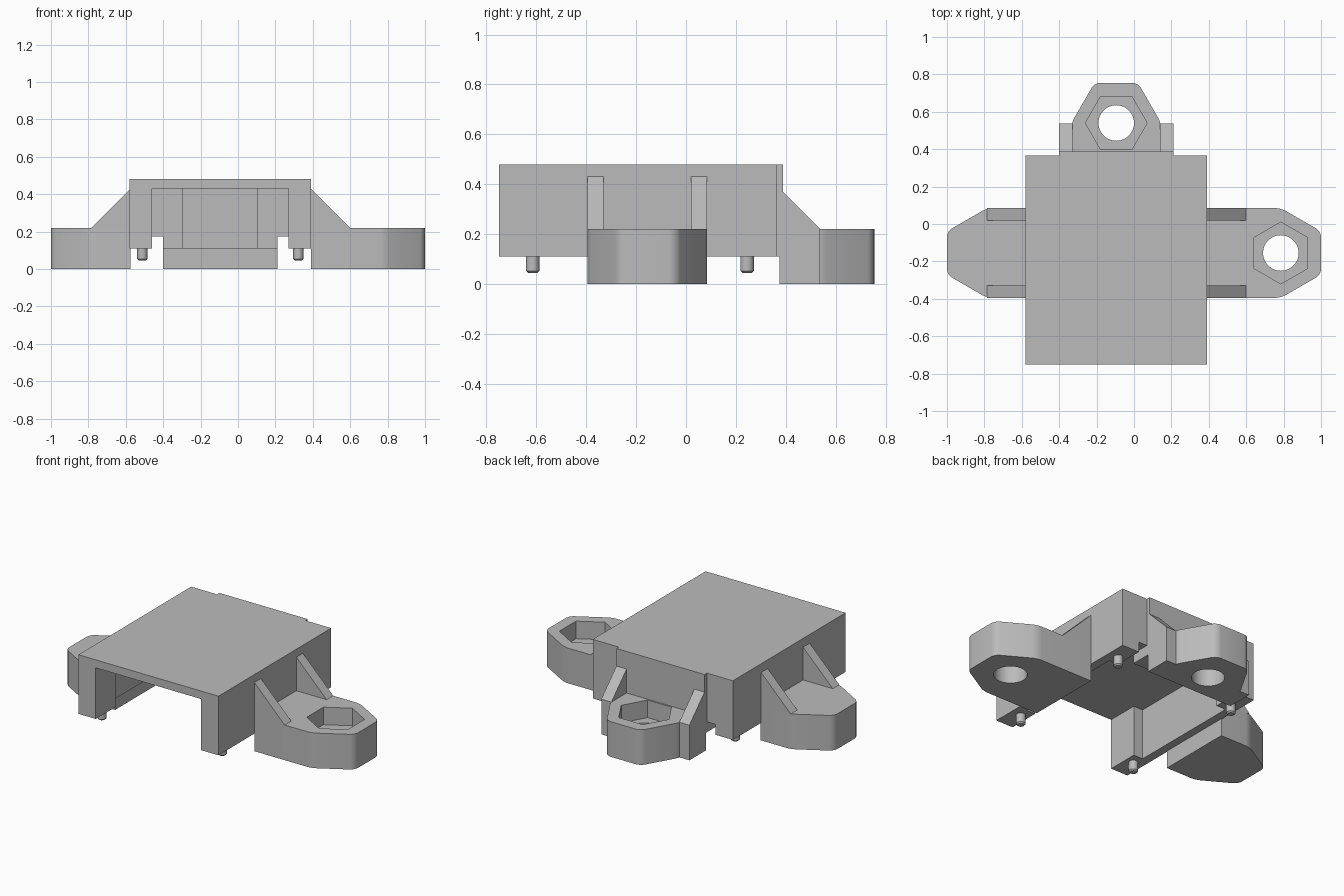
import bpy, bmesh, math
from mathutils import Matrix, Vector

cube = bpy.data.objects.get("Cube")
if cube:
    bpy.data.objects.remove(cube, do_unlink=True)

GREY = bpy.data.materials.new("plain_grey")
GREY.use_nodes = True
GREY.diffuse_color = (0.5, 0.5, 0.5, 1)
GREY.node_tree.nodes["Principled BSDF"].inputs["Base Color"].default_value = (0.5, 0.5, 0.5, 1)

CX = -0.095        # centre line of the housing
HALF = 0.485       # half width of the housing
FLOOR, TOP, CEILING = 0.11, 0.48, 0.43
TAB = 0.22         # height of the mounting tabs


def prism(name, outline, z0, z1, matrix=Matrix(), round_from=None):
    """Extrude a flat outline; round upright edges whose x reaches round_from."""
    bm = bmesh.new()
    face = bm.faces.new([bm.verts.new((x, y, z0)) for x, y in outline])
    ext = bmesh.ops.extrude_face_region(bm, geom=[face])
    moved = [g for g in ext["geom"] if isinstance(g, bmesh.types.BMVert)]
    bmesh.ops.translate(bm, vec=(0, 0, z1 - z0), verts=moved)
    if round_from is not None:
        edges = [e for e in bm.edges
                 if abs(e.verts[0].co.z - e.verts[1].co.z) > 0.01
                 and e.verts[0].co.x > round_from]
        bmesh.ops.bevel(bm, geom=edges, offset=0.03, segments=4, profile=0.5,
                        affect='EDGES')
    bm.transform(matrix)
    bmesh.ops.recalc_face_normals(bm, faces=bm.faces[:])
    me = bpy.data.meshes.new(name)
    bm.to_mesh(me)
    bm.free()
    me.materials.append(GREY)
    ob = bpy.data.objects.new(name, me)
    bpy.context.collection.objects.link(ob)
    return ob


def rect(x0, x1, y0, y1):
    return [(x0, y0), (x1, y0), (x1, y1), (x0, y1)]


def ring(radius, count, start=0.0):
    return [(radius * math.cos(start + math.tau * i / count),
             radius * math.sin(start + math.tau * i / count)) for i in range(count)]


def mirrored(half):
    """Close a half outline by mirroring it over the housing centre line."""
    return [(CX + x, y) for x, y in half] + [(CX - x, y) for x, y in reversed(half)]


def cut(ob, cutters):
    """Subtract the cutters, bake the result and remove them."""
    for c in cutters:
        c.hide_render = True
        mod = ob.modifiers.new("cut", 'BOOLEAN')
        mod.operation, mod.solver, mod.object = 'DIFFERENCE', 'EXACT', c
    deps = bpy.context.evaluated_depsgraph_get()
    mesh = bpy.data.meshes.new_from_object(ob.evaluated_get(deps))
    ob.modifiers.clear()
    ob.data = mesh
    for c in cutters:
        bpy.data.objects.remove(c, do_unlink=True)


def smooth(ob):
    ob.data.shade_smooth()
    ob.data.set_sharp_from_angle(angle=math.radians(30))


# Housing: a cover open at the front and below, with a stepped cavity
housing = prism("housing", mirrored([(HALF, -0.75), (HALF, 0.365),
                                     (0.305, 0.365), (0.305, 0.388)]), FLOOR, TOP)
cavity = prism("cavity", mirrored([(0.365, -0.8), (0.365, -0.55), (0.43, -0.55),
                                   (0.43, 0.18), (0.365, 0.18), (0.365, 0.245),
                                   (0.2, 0.245), (0.2, 0.31)]), 0, CEILING)
notches = [prism("notch", rect(CX + min(s * 0.305, s * 0.365),
                               CX + max(s * 0.305, s * 0.365), 0.2, 0.4), 0, 0.175)
           for s in (-1, 1)]
cut(housing, [cavity] + notches)
smooth(housing)


def mount(name, hole, angle, reach, gusset_side, gusset_base, gusset_run, gusset_top, gusset_start):
    """A tab with a hexagonal nut pocket, a bolt hole and two sloped gussets."""
    place = Matrix.Translation(Vector((*hole, 0))) @ Matrix.Rotation(angle, 4, 'Z')
    outline = [(-reach, -0.24), (0, -0.24), (0.215, -0.116),
               (0.215, 0.116), (0, 0.24), (-reach, 0.24)]
    tab = prism(name + "_tab", outline, 0, TAB, place, round_from=-0.01)
    cut(tab, [prism("pocket", ring(0.165, 6, math.pi / 6), FLOOR, 0.3, place),
              prism("bolt_hole", ring(0.095, 48), -0.1, 0.3, place)])
    smooth(tab)
    # Gusset profile is drawn in (outward, up) and extruded sideways
    upright = place @ Matrix.Rotation(math.pi / 2, 4, 'X')
    end = gusset_start + gusset_run
    profile = [(-reach, gusset_base), (end, gusset_base)]
    if gusset_base < TAB:
        profile.append((end, TAB))
    profile += [(gusset_start, gusset_top), (-reach, gusset_top)]
    if gusset_start == -reach:
        profile.pop()
    for side, s in (("a", 1), ("b", -1)):
        lo, hi = sorted(s * v for v in gusset_side)
        prism(f"{name}_gusset_{side}", profile, lo, hi, upright)


# Two side mounts and the back mount
mount("left_mount", (0.785, -0.155), 0, 0.395, (0.175, 0.24), TAB, 0.21, 0.43, -0.395)
mount("right_mount", (-0.785, -0.155), math.pi, 0.21, (0.175, 0.24), TAB, 0.21, 0.43, -0.21)
mount("back_mount", (CX, 0.54), math.pi / 2, 0.165, (0.235, 0.305), 0, 0.15, 0.37, -0.152)

# Locating pins under the side walls, with chamfered ends
for x in (-0.417, 0.417):
    for y in (-0.615, 0.245):
        pin = prism("locating_pin", ring(0.027, 24), 0.045, 0.115,
                    Matrix.Translation((CX + x, y, 0)))
        bm = bmesh.new()
        bm.from_mesh(pin.data)
        rim = [e for e in bm.edges if all(v.co.z < 0.05 for v in e.verts)]
        bmesh.ops.bevel(bm, geom=rim, offset=0.008, segments=1, affect='EDGES')
        bm.to_mesh(pin.data)
        bm.free()
        smooth(pin)
